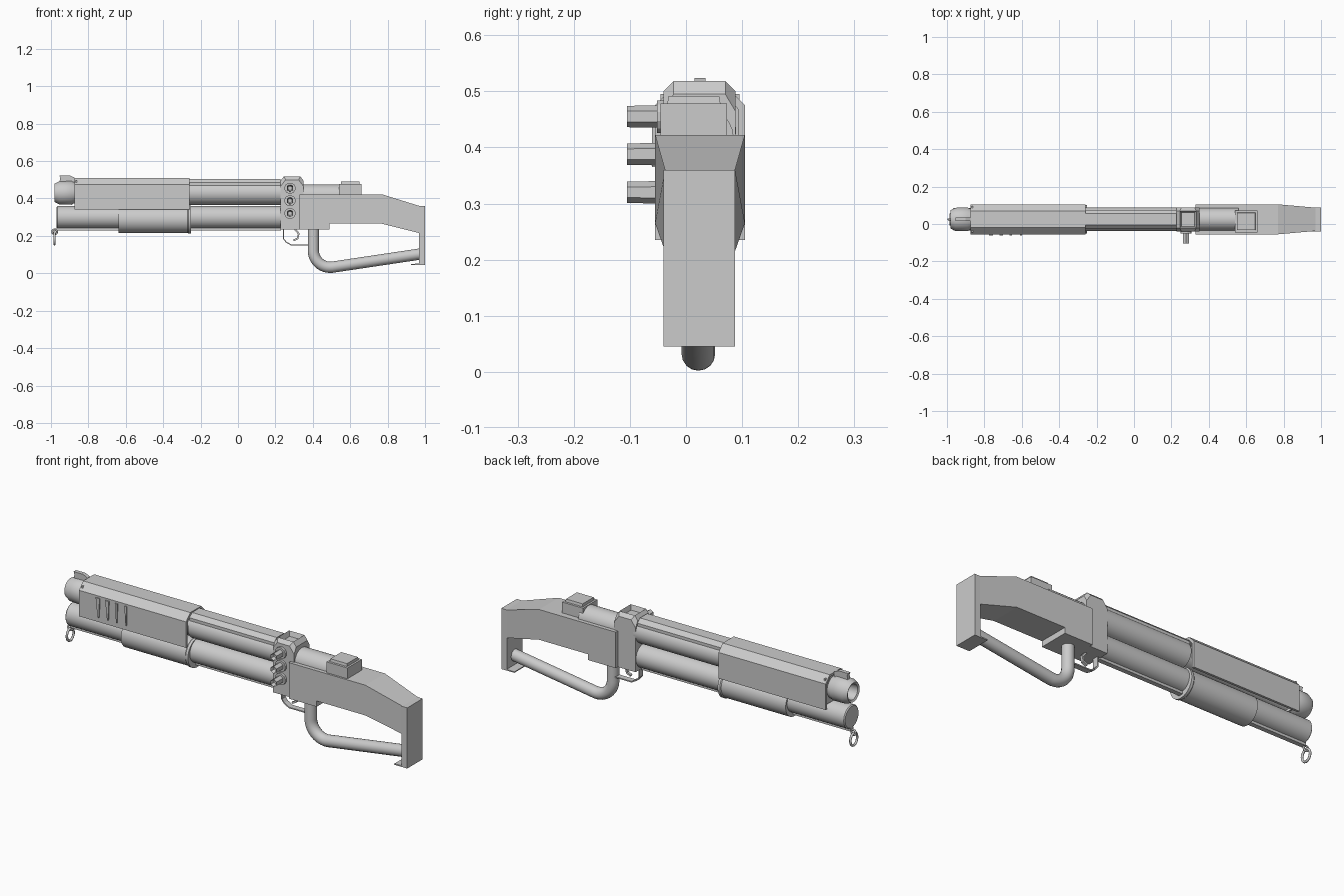
import bpy, bmesh, math
from mathutils import Vector, Matrix

cube = bpy.data.objects.get("Cube")
if cube:
    bpy.data.objects.remove(cube, do_unlink=True)

CY = 0.025  # centre line of the weapon in y

steel = bpy.data.materials.new("plain_grey")
steel.use_nodes = True
GREY = (0.6, 0.6, 0.6, 1)
steel.diffuse_color = GREY
steel.node_tree.nodes["Principled BSDF"].inputs["Base Color"].default_value = GREY


def finish(name, bm, smooth=False):
    bmesh.ops.recalc_face_normals(bm, faces=bm.faces)
    mesh = bpy.data.meshes.new(name)
    bm.to_mesh(mesh)
    bm.free()
    ob = bpy.data.objects.new(name, mesh)
    bpy.context.collection.objects.link(ob)
    mesh.materials.append(steel)
    if smooth:
        bpy.ops.object.select_all(action='DESELECT')
        ob.select_set(True)
        bpy.context.view_layer.objects.active = ob
        bpy.ops.object.shade_smooth_by_angle(angle=math.radians(35))
    return ob


def prism(name, pts, axis, a, b):
    """Extrude a flat outline along x (points are y, z) or y (points are x, z)."""
    bm = bmesh.new()
    place = (lambda p: (a, p[0], p[1])) if axis == 'x' else (lambda p: (p[0], a, p[1]))
    face = bm.faces.new([bm.verts.new(place(p)) for p in pts])
    new = bmesh.ops.extrude_face_region(bm, geom=[face])['geom']
    shift = Vector((b - a, 0, 0)) if axis == 'x' else Vector((0, b - a, 0))
    bmesh.ops.translate(bm, vec=shift, verts=[v for v in new if isinstance(v, bmesh.types.BMVert)])
    return finish(name, bm)


def box(name, x, y, z):
    return prism(name, [(x[0], z[0]), (x[1], z[0]), (x[1], z[1]), (x[0], z[1])], 'y', *y)


def lathe(name, profile, origin, axis='x', sides=32, smooth=True):
    """Turn (distance, radius) pairs around an axis; radius 0 closes an end."""
    bm = bmesh.new()
    rot = Matrix.Rotation(-math.pi / 2, 4, 'Z') if axis == 'y' else Matrix()
    rings = []
    for d, r in profile:
        ring = []
        for i in range(sides):
            t = math.tau * (i + 0.5) / sides
            p = Vector((d, r * math.cos(t), r * math.sin(t)))
            if axis == 'y':
                p = Vector((p.y, p.x, p.z))
            ring.append(bm.verts.new(p + Vector(origin)))
        rings.append(ring)
    for r0, r1 in zip(rings, rings[1:]):
        for i in range(sides):
            j = (i + 1) % sides
            bm.faces.new((r0[i], r0[j], r1[j], r1[i]))
    bm.faces.new(rings[0])
    bm.faces.new(rings[-1])
    return finish(name, bm, smooth)


def tube(name, pts, radius, cyclic=False, res=6):
    """Round bar along a poly path."""
    cu = bpy.data.curves.new(name, 'CURVE')
    cu.dimensions = '3D'
    cu.bevel_depth = radius
    cu.bevel_resolution = res
    cu.use_fill_caps = True
    sp = cu.splines.new('POLY')
    sp.points.add(len(pts) - 1)
    for q, p in zip(sp.points, pts):
        q.co = (*p, 1)
    sp.use_cyclic_u = cyclic
    sp.use_smooth = True
    cu.materials.append(steel)
    ob = bpy.data.objects.new(name, cu)
    bpy.context.collection.objects.link(ob)
    return ob


def strip(name, pts, width, thick):
    """Bent flat strip following x, z points."""
    up = [Vector(p) for p in pts]
    off = []
    for i, p in enumerate(up):
        d = (up[min(i + 1, len(up) - 1)] - up[max(i - 1, 0)]).normalized()
        off.append(p + Vector((-d.y, d.x)) * thick)
    return prism(name, up + off[::-1], 'y', CY - width / 2, CY + width / 2)


# Barrel with hollow tapered muzzle, and magazine tube below it
lathe("barrel", [(-0.9, 0.035), (-0.975, 0.04), (-0.98, 0.05), (-0.955, 0.062), (-0.89, 0.064),
                 (-0.88, 0.058), (-0.26, 0.058), (-0.26, 0.064), (0.24, 0.064)], (0, CY, 0.43))
lathe("magazine_tube", [(-0.97, 0.055), (-0.965, 0.06), (0.24, 0.06)], (0, CY, 0.3))
lathe("pump_grip", [(-0.64, 0.06), (-0.64, 0.072), (-0.27, 0.072), (-0.265, 0.076),
                    (-0.252, 0.076), (-0.252, 0.06)], (0, CY, 0.288))
box("action_rod", (-0.97, 0.23), (CY - 0.012, CY + 0.012), (0.228, 0.245))

# Top rib and front sight
prism("barrel_rib", [(-0.025, 0.46), (-0.025, 0.485), (-0.005, 0.505), (0.055, 0.505),
                     (0.075, 0.485), (0.075, 0.46)], 'x', -0.262, 0.226)
prism("front_sight", [(-0.955, 0.485), (-0.875, 0.485), (-0.875, 0.512), (-0.9, 0.524),
                      (-0.955, 0.524), (-0.95, 0.51)], 'y', CY - 0.01, CY + 0.01)

# Open-bottomed heat shield around the barrel
half = [(0.08, 0.34), (0.08, 0.475), (0.045, 0.51)]
inner = [(0.068, 0.34), (0.068, 0.468), (0.04, 0.498)]
loop = ([(CY + y, z) for y, z in half] + [(CY - y, z) for y, z in half[::-1]]
        + [(CY - y, z) for y, z in inner] + [(CY + y, z) for y, z in inner[::-1]])
prism("heat_shield", loop, 'x', -0.875, -0.26)
box("shield_front_web", (-0.868, -0.86), (CY - 0.07, CY + 0.07), (0.36, 0.495))

# Raised narrow vents on the right side of the shield
for i, w in enumerate((0.022, 0.02, 0.014, 0.012)):
    x = -0.775 + i * 0.055
    prism(f"shield_vent_{i + 1}", [(x, 0.465), (x + w * 0.5, 0.365), (x + w * 0.8, 0.365),
                                   (x + w, 0.465)], 'y', -0.061, -0.05)

# Receiver block with a recess in its top
receiver = prism("receiver_block", [(0.228, 0.235), (0.35, 0.235), (0.35, 0.495), (0.333, 0.518),
                                    (0.245, 0.518), (0.228, 0.495)], 'y', -0.04, 0.088)
bm = bmesh.new()
bm.from_mesh(receiver.data)
side = [e for e in bm.edges if abs(e.verts[0].co.y - e.verts[1].co.y) < 1e-5
        and min(v.co.z for v in e.verts) > 0.49]
bmesh.ops.bevel(bm, geom=side, offset=0.018, segments=1, affect='EDGES')
top = max(bm.faces, key=lambda f: f.calc_center_median().z)
bmesh.ops.inset_region(bm, faces=[top], thickness=0.012, depth=0)
bmesh.ops.translate(bm, vec=(0, 0, -0.025), verts=top.verts)
bm.to_mesh(receiver.data)
bm.free()

# Three hexagonal side knobs
for i, z in enumerate((0.455, 0.388, 0.32)):
    lathe(f"knob_{i + 1}_flange", [(-0.052, 0.03), (-0.035, 0.03)], (0.278, 0, z), 'y', 12, False)
    lathe(f"knob_{i + 1}", [(-0.085, 0.012), (-0.105, 0.019), (-0.05, 0.02)],
          (0.278, 0, z), 'y', 6, False)

# Rear tube and rear sight block
lathe("rear_tube", [(0.34, 0.06), (0.56, 0.06)], (0, CY, 0.415))
sight = box("rear_sight_block", (0.54, 0.66), (-0.045, 0.073), (0.41, 0.492))
for v in sight.data.vertices:
    if v.co.z > 0.45:
        v.co.x += 0.012 if v.co.x < 0.6 else -0.012
        v.co.y += 0.014 if v.co.y < 0 else -0.014
        continue
box("rear_sight_base", (0.54, 0.66), (-0.045, 0.073), (0.41, 0.478))

# Stock, narrowing towards the butt
stock = prism("stock", [(0.33, 0.235), (0.49, 0.235), (0.49, 0.265), (0.77, 0.265), (0.97, 0.215),
                        (0.97, 0.36), (0.77, 0.422), (0.33, 0.422)], 'y', -0.055, 0.105)
for v in stock.data.vertices:
    if v.co.x > 0.9:
        v.co.y = CY + (v.co.y - CY) * 0.78
prism("butt_plate", [(0.925, 0.045), (1.0, 0.045), (1.0, 0.36), (0.968, 0.36), (0.968, 0.052),
                     (0.925, 0.05)], 'y', -0.04, 0.087)

# Bent tubular hand grip
R = 0.09
bend = [(0.403 + R - R * math.cos(t), CY - 0.003, 0.122 - R * math.sin(t))
        for t in [math.radians(a) for a in range(0, 97, 8)]]
tube("tube_grip", [(0.403, CY - 0.003, 0.25)] + bend + [(0.975, CY - 0.003, 0.103)], 0.03)

# Trigger and its guard
strip("trigger_guard", [(0.24, 0.24), (0.24, 0.185), (0.255, 0.165), (0.285, 0.148),
                        (0.38, 0.148)], 0.03, 0.006)
strip("trigger", [(0.295, 0.24), (0.32, 0.21), (0.315, 0.19), (0.295, 0.18)], 0.014, 0.01)

# Sling ring hanging below the muzzle
tube("sling_eye", [(-0.98 + 0.013 * math.cos(t), CY, 0.222 + 0.013 * math.sin(t))
                   for t in [math.tau * i / 12 for i in range(12)]], 0.005, True, 2)
tube("sling_ring", [(-0.981, CY + 0.028 * math.cos(t), 0.187 + 0.032 * math.sin(t))
                    for t in [math.tau * i / 16 for i in range(16)]], 0.006, True, 2)
